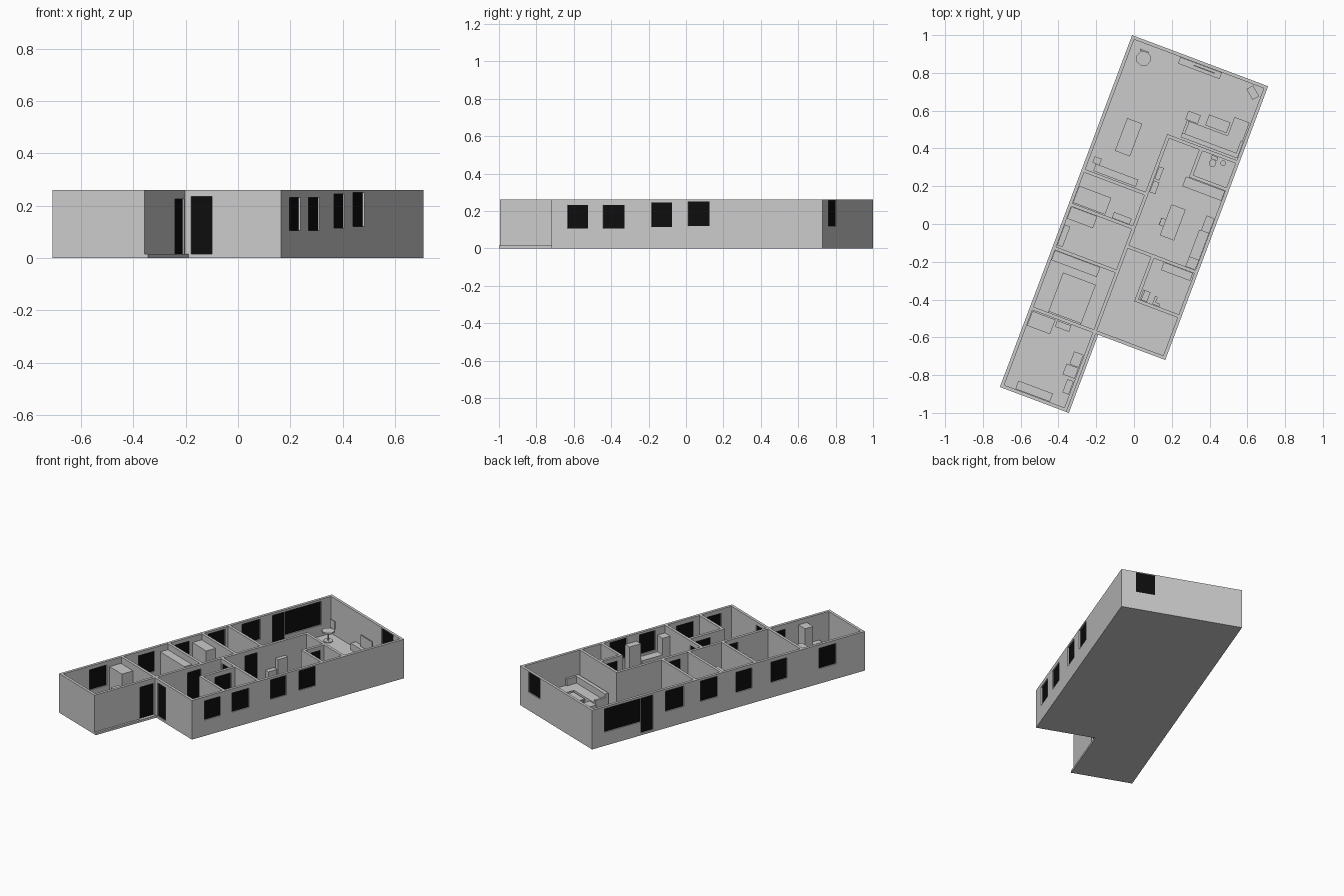
import bpy, bmesh
from math import radians
from mathutils import Matrix

if "Cube" in bpy.data.objects:
    bpy.data.objects.remove(bpy.data.objects["Cube"])

# The plan is laid out in its own axes (u across, v along), then turned into place
PLAN = Matrix.Translation((-0.71, -0.863, 0)) @ Matrix.Rotation(radians(-20.6), 4, 'Z')
FLOOR, TOP, T = 0.015, 0.26, 0.018
W, L, WING, FRONT = 0.769, 1.99, 0.376, 0.442

black = bpy.data.materials.new("dark_glass")
black.diffuse_color = (0.004, 0.004, 0.004, 1)
black.use_nodes = True
black.node_tree.nodes["Principled BSDF"].inputs["Base Color"].default_value = black.diffuse_color


def add_box(bm, u0, u1, v0, v1, z0, z1):
    m = Matrix.Translation(((u0 + u1) / 2, (v0 + v1) / 2, (z0 + z1) / 2))
    bmesh.ops.create_cube(bm, size=1, matrix=m @ Matrix.Diagonal((u1 - u0, v1 - v0, z1 - z0, 1)))


def finish(name, bm, mat=None, local=Matrix()):
    me = bpy.data.meshes.new(name)
    bm.to_mesh(me)
    bm.free()
    ob = bpy.data.objects.new(name, me)
    bpy.context.collection.objects.link(ob)
    ob.matrix_world = PLAN @ local
    if mat:
        me.materials.append(mat)
    return ob


def boxes(name, *specs, mat=None, local=Matrix()):
    bm = bmesh.new()
    for s in specs:
        add_box(bm, *s)
    return finish(name, bm, mat, local)


def wall(name, axis, c, s0, s1, holes=()):
    """Wall of thickness T from c, running s0..s1 along axis; holes = (start, end, sill, head)."""
    def spec(a, b, z0, z1, c0=c, c1=c + T):
        return (a, b, c0, c1, z0, z1) if axis == 'u' else (c0, c1, a, b, z0, z1)
    parts, panes, pos = [], [], s0
    for a, b, z0, z1 in sorted(holes):
        if a > pos:
            parts.append(spec(pos, a, FLOOR, TOP))
        if z0 > FLOOR:
            parts.append(spec(a, b, FLOOR, z0))
        parts.append(spec(a, b, z1, TOP))
        panes.append(spec(a, b, z0, z1, c + T * .4, c + T * .6))
        pos = b
    if pos < s1:
        parts.append(spec(pos, s1, FLOOR, TOP))
    boxes(name, *parts)
    if panes:
        boxes(name + "_panes", *panes, mat=black)


def table(name, u0, u1, v0, v1, h, leg=0.008):
    specs = [(u0, u1, v0, v1, h - 0.008, h)]
    for u in (u0, u1 - leg):
        for v in (v0, v1 - leg):
            specs.append((u, u + leg, v, v + leg, FLOOR, h - 0.008))
    boxes(name, *specs)


def disc(name, u, v, r, z0, z1, n=8):
    bm = bmesh.new()
    bmesh.ops.create_cone(bm, cap_ends=True, segments=n, radius1=r, radius2=r, depth=z1 - z0,
                          matrix=Matrix.Translation((u, v, (z0 + z1) / 2)))
    finish(name, bm)


# Floor slab
boxes("floor_main", (0, W, FRONT, L, 0, FLOOR))
boxes("floor_wing", (0, 0.39, 0, FRONT, 0, FLOOR))

# Outer walls
D = 0.23
wall("left_wall", 'v', 0, 0, L, [(.21, .335, .10, .235), (.567, .685, .10, .235), (.822, .94, .10, .235),
     (1.075, 1.2, .11, .245), (1.32, 1.455, .11, .245), (1.545, 1.633, FLOOR, .245), (1.635, 1.9, .09, .245)])
wall("right_wall", 'v', W - T, FRONT, L, [(.533, .651, .105, .232), (.736, .859, .105, .232),
     (1.014, 1.131, .115, .245), (1.222, 1.345, .12, .25)])
wall("back_wall", 'u', L - T, T, W - T, [(.554, .676, .12, .255)])
wall("front_wall", 'u', FRONT, WING, W - T, [(.4, .487, FLOOR, .236)])
wall("wing_front_wall", 'u', 0, T, WING, [])
wall("wing_side_wall", 'v', WING - T, T, FRONT, [(.334, .432, FLOOR, .225)])

# Inner walls
for i, v in enumerate((FRONT, .781, 1.028, 1.22)):
    wall(f"left_room_wall_{i}", 'u', v, T, WING - T)
wall("corridor_wall", 'v', WING - T, FRONT, 1.565, [(.68, .778, FLOOR, D), (1.1, 1.19, FLOOR, D)])
wall("kitchen_front_wall", 'u', .925, WING, W - T, [(.385, .484, FLOOR, D)])
wall("kitchen_back_wall", 'u', 1.547, WING, W - T)
wall("bath_side_wall", 'v', .506, .675, .925, [(.779, .897, FLOOR, D)])
wall("bath_front_wall", 'u', .675, .524, W - T)
wall("toilet_side_wall", 'v', .546, 1.392, 1.547, [(1.43, 1.522, FLOOR, D)])
wall("toilet_front_wall", 'u', 1.392, .564, W - T)

# Wing room furniture
table("wing_table", .08, .275, .02, .066, .09)
boxes("wing_cabinet", (.02, .15, .355, .437, FLOOR, .22))
boxes("wing_shelf", (.16, .24, .402, .437, FLOOR, .10))
boxes("wing_fridge", (.287, .355, .18, .24, FLOOR, .23))
boxes("wing_counter", (.302, .355, .243, .315, FLOOR, .10))
boxes("wing_drawers", (.32, .355, .09, .165, FLOOR, .09))

# Bedrooms
boxes("large_bed", (.10, .285, .465, .685, FLOOR, .07), (.10, .285, .46, .468, FLOOR, .11))
boxes("large_wardrobe", (.019, .275, .725, .78, FLOOR, .22))
boxes("middle_desk", (.019, .05, .81, .925, FLOOR, .09))
boxes("middle_wardrobe", (.019, .165, .96, 1.027, FLOOR, .22))
boxes("small_bed", (.019, .2, 1.05, 1.145, FLOOR, .07))
boxes("small_drawers", (.24, .34, 1.047, 1.08, FLOOR, .10))

# Bathroom and toilet
boxes("bath_tub", (.58, .745, .88, .924, FLOOR, .08))
boxes("bath_toilet", (.53, .57, .695, .75, FLOOR, .06), (.53, .54, .695, .75, .06, .10))
boxes("bath_basin", (.60, .615, .695, .74, FLOOR, .09), (.615, .64, .695, .71, FLOOR, .09))
disc("toilet_bowl", .637, 1.505, .02, FLOOR, .06, 12)
boxes("toilet_tank", (.62, .655, 1.525, 1.545, FLOOR, .10))
disc("toilet_basin", .69, 1.525, .015, .08, .1, 12)

# Kitchen
table("kitchen_table", .51, .59, 1.05, 1.225, .09)
boxes("kitchen_chair", (.485, .51, 1.10, 1.14, .05, .058), (.485, .489, 1.10, 1.14, FLOOR, .11))
boxes("kitchen_counter", (.695, .75, 1.0, 1.15, FLOOR, .10))
boxes("kitchen_fridge", (.695, .75, .944, 1.0, FLOOR, .21))
boxes("kitchen_tall_cabinet", (.705, .75, 1.15, 1.235, FLOOR, .21))
boxes("kitchen_worktop", (.53, .75, 1.335, 1.39, FLOOR, .10))
boxes("kitchen_drawers", (.378, .41, 1.245, 1.31, FLOOR, .10), (.378, .405, 1.32, 1.39, FLOOR, .16))

# Living room
table("dining_table", .13, .215, 1.385, 1.57, .08)
boxes("sideboard", (.06, .30, 1.245, 1.285, FLOOR, .09))
boxes("side_stool", (.04, .08, 1.285, 1.32, FLOOR, .07))
boxes("sofa", (.43, .75, 1.60, 1.67, FLOOR, .055), (.43, .75, 1.575, 1.60, FLOOR, .10),
      (.43, .445, 1.60, 1.67, .055, .075), (.735, .75, 1.60, 1.67, .055, .10),
      (.66, .745, 1.67, 1.775, FLOOR, .055))
boxes("sofa_footstool", (.42, .49, 1.672, 1.72, FLOOR, .05))
table("coffee_table", .53, .65, 1.68, 1.74, .05)
boxes("tv_cabinet", (.28, .515, 1.935, 1.971, FLOOR, .06))
boxes("tv_screen", (.36, .48, 1.952, 1.958, .065, .14))
boxes("corner_speaker", (-.02, .02, -.033, .033, FLOOR, .11),
      local=Matrix.Translation((.705, 1.93, 0)) @ Matrix.Rotation(radians(50), 4, 'Z'))

# Swivel chair
disc("chair_base", .10, 1.895, .03, FLOOR, .02)
disc("chair_stem", .10, 1.895, .005, .02, .075)
disc("chair_seat", .10, 1.895, .04, .075, .085)
boxes("chair_back", (.065, .115, 1.93, 1.938, .085, .14))
